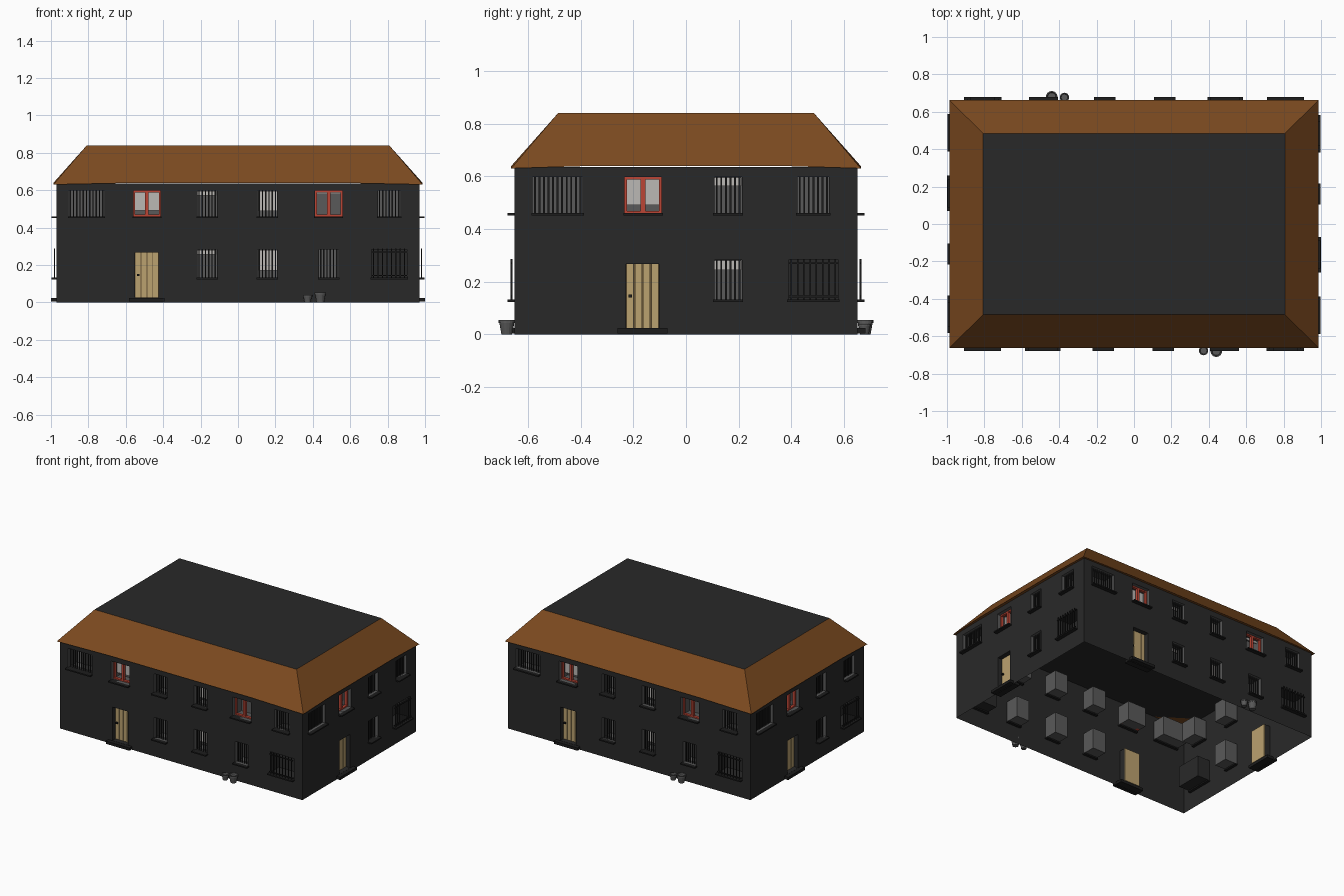
import bpy, bmesh
from math import pi
from mathutils import Matrix, Vector

if "Cube" in bpy.data.objects:
    bpy.data.objects.remove(bpy.data.objects["Cube"])

def mat(name, rgb):
    m = bpy.data.materials.new(name)
    m.diffuse_color = (*rgb, 1)
    m.use_nodes = True
    m.node_tree.nodes["Principled BSDF"].inputs["Base Color"].default_value = m.diffuse_color
    return m

DARK = mat("dark_grey", (0.022, 0.022, 0.022))
IRON = mat("iron", (0.012, 0.012, 0.012))
GREY = mat("grey", (0.10, 0.10, 0.10))
WHITE = mat("pale_blind", (0.50, 0.48, 0.46))
RED = mat("red", (0.50, 0.06, 0.035))
TAN = mat("tan_wood", (0.50, 0.36, 0.16))
GROOVE = mat("dark_wood", (0.13, 0.085, 0.035))
BROWN = mat("brown_tiles", (0.20, 0.068, 0.014))

parts = {}

def part(name, m):
    if name not in parts:
        parts[name] = (bmesh.new(), m)
    return parts[name][0]

def face(bm, pts):
    return bm.faces.new([bm.verts.new(p) for p in pts])

class Facade:
    """Local frame: u along the wall, z up, o outwards from the wall plane."""
    def __init__(self, side, half, dist, angle):
        self.side, self.half, self.dist = side, half, dist
        self.rot = Matrix.Rotation(angle, 4, 'Z')
        self.holes = []

    def p(self, u, z, o=0.0):
        return self.rot @ Vector((u, -(self.dist + o), z))

    def box(self, name, m, u0, u1, z0, z1, o0, o1):
        loc = Vector(((u0 + u1) / 2, -(self.dist + (o0 + o1) / 2), (z0 + z1) / 2))
        M = self.rot @ Matrix.Translation(loc) @ Matrix.Diagonal((u1 - u0, o1 - o0, z1 - z0, 1))
        bmesh.ops.create_cube(part(self.side + "_" + name, m), size=1, matrix=M)

    def recess(self, name, m, u0, u1, z0, z1, d, back=True):
        bm = part(self.side + "_" + name, m)
        c = [(u0, z0), (u1, z0), (u1, z1), (u0, z1)]
        for i in range(4):
            a, b = c[i], c[(i + 1) % 4]
            face(bm, [self.p(*a), self.p(*b), self.p(*b, -d), self.p(*a, -d)])
        if back:
            face(bm, [self.p(*q, -d) for q in c])
        self.holes.append((u0, u1, z0, z1))

    def bars(self, u0, u1, z0, z1, n, o, w=0.006):
        for i in range(n):
            u = u0 + (u1 - u0) * (i + 0.5) / n
            self.box("window_bars", IRON, u - w / 2, u + w / 2, z0, z1, o - w / 2, o + w / 2)

    def window(self, u, w, z0, z1, kind, blind=0.0):
        u0, u1 = u - w / 2, u + w / 2
        if kind == "grille":      # projecting grille over a dark opening
            self.recess("dark_window_recess", DARK, u0, u1, z0, z1, 0.10)
            self.bars(u0, u1, z0, z1 + 0.005, 8, 0.012)
            for z in (z0 + 0.012, z1 - 0.012):
                self.box("window_bars", IRON, u0, u1, z - 0.003, z + 0.003, 0.008, 0.014)
        else:
            self.recess("window_recess", GREY, u0, u1, z0, z1, 0.10)
        if kind == "bars":
            self.bars(u0, u1, z0, z1, round(w / 0.0195) + 1, -0.02, 0.007)
        if kind == "red":         # two-pane casement
            t = 0.009
            for a in (u0, u):
                b = a + w / 2
                for x0, x1, y0, y1 in ((a, a + t, z0, z1), (b - t, b, z0, z1),
                                       (a + t, b - t, z0, z0 + t), (a + t, b - t, z1 - t, z1)):
                    self.box("casement_frames", RED, x0, x1, y0, y1, -0.045, -0.025)
        if blind:
            self.box("blinds", WHITE, u0 + .001, u1 - .001, z1 - (z1 - z0) * blind, z1 - .001, -0.07, -0.065)
        self.box("sills", IRON, u0 - 0.005, u1 + 0.005, z0 - 0.009, z0, -0.02, 0.028)

    def door(self, u, w=0.125, z0=0.025, z1=0.267):
        u0, u1 = u - w / 2, u + w / 2
        self.recess("door_reveal", DARK, u0, u1, z0, z1, 0.05, False)
        self.box("door_backing", GROOVE, u0, u1, z0, z1, -0.046, -0.04)
        self.box("door_inner_face", TAN, u0, u1, z0, z1, -0.052, -0.046)
        n = 4
        for i in range(n):
            a = u0 + w * i / n
            self.box("door_planks", TAN, a + 0.002, a + w / n - 0.002, z0, z1, -0.041, -0.034)
        self.box("door_handle", IRON, u0 + 0.01, u0 + 0.022, 0.14, 0.151, -0.036, -0.022)
        self.box("door_step", IRON, u - 0.095, u + 0.095, 0.004, 0.024, -0.05, 0.03)

    def wall(self, top):
        # wall plane as a grid of cells, skipping the openings
        us = sorted({-self.half, self.half, *(round(v, 5) for h in self.holes for v in h[:2])})
        zs = sorted({0, top, *(v for h in self.holes for v in h[2:])})
        bm = part("walls", DARK)
        for a, b in zip(us, us[1:]):
            for c, d in zip(zs, zs[1:]):
                mu, mz = (a + b) / 2, (c + d) / 2
                if not any(h[0] < mu < h[1] and h[2] < mz < h[3] for h in self.holes):
                    face(bm, [self.p(a, c), self.p(b, c), self.p(b, d), self.p(a, d)])

UP, LOW, TOP = (0.46, 0.597), (0.132, 0.282), 0.636

def long_side(f):
    f.window(-0.81, 0.19, *UP, "bars")
    f.window(-0.487, 0.145, *UP, "red", 0.78)
    f.window(-0.165, 0.104, *UP, "bars", 0.18)
    f.window(0.157, 0.104, *UP, "bars", 0.8)
    f.window(0.485, 0.145, *UP, "red", 0.12)
    f.window(0.808, 0.12, *UP, "bars")
    f.door(-0.487)
    f.window(-0.165, 0.104, *LOW, "bars", 0.18)
    f.window(0.157, 0.104, *LOW, "bars", 0.75)
    f.window(0.485, 0.104, *LOW, "bars")
    f.window(0.808, 0.19, *LOW, "grille")
    f.wall(TOP)

def short_side(f):
    f.window(-0.487, 0.19, *UP, "bars")
    f.window(-0.163, 0.14, *UP, "red", 0.78)
    f.window(0.16, 0.104, *UP, "bars", 0.25)
    f.window(0.483, 0.12, *UP, "bars")
    f.door(-0.165)
    f.window(0.16, 0.104, *LOW, "bars", 0.25)
    f.window(0.483, 0.19, *LOW, "grille")
    f.wall(TOP)

X, Y = 0.97, 0.65
long_side(Facade("front", X, Y, 0))
short_side(Facade("right", Y, X, pi / 2))
long_side(Facade("back", X, Y, pi))
short_side(Facade("left", Y, X, -pi / 2))

# ceiling closing the top of the walls
face(part("walls", DARK), [(-X, -Y, TOP), (X, -Y, TOP), (X, Y, TOP), (-X, Y, TOP)])

# hipped roof with slightly drooping eave corners and a flat top
EX, EY, RX, RY = 0.987, 0.663, 0.808, 0.485
bm = part("roof", BROWN)
corners = [(-1, -1), (1, -1), (1, 1), (-1, 1)]
eave, top = [], []
for i, (sx, sy) in enumerate(corners):
    nx, ny = corners[(i + 1) % 4]
    a, b = Vector((sx * EX, sy * EY, 0.63)), Vector((nx * EX, ny * EY, 0.63))
    eave.append([bm.verts.new(a)] + [bm.verts.new(a.lerp(b, t) + Vector((0, 0, 0.009))) for t in (0.22, 0.78)])
    top.append(bm.verts.new((sx * RX, sy * RY, 0.84)))
for i in range(4):
    j = (i + 1) % 4
    bm.faces.new(eave[i] + [eave[j][0], top[j], top[i]])
bm.faces.new([v for e in reversed(eave) for v in reversed(e)])
face(part("flat_roof_top", DARK), [v.co.copy() for v in top])

# flower pots: lathed hollow tubs, repeated by half-turn on the back
def pot(x, y, r, h):
    bm = part("flower_pots", GREY)
    prof = [(0, 0), (r * .65, 0), (r * .9, h * .8), (r, h * .8), (r, h), (r * .8, h), (r * .7, h * .75), (0, h * .75)]
    vs = [bm.verts.new((x + a, y, z)) for a, z in prof]
    es = [bm.edges.new(e) for e in zip(vs, vs[1:])]
    bmesh.ops.spin(bm, geom=vs + es, cent=(x, y, 0), axis=(0, 0, 1), angle=2 * pi, steps=16, use_merge=True)

for s in (1, -1):
    pot(0.372 * s, -0.677 * s, 0.025, 0.04)
    pot(0.44 * s, -0.68 * s, 0.031, 0.054)

for name, (bm, m) in parts.items():
    bmesh.ops.remove_doubles(bm, verts=bm.verts, dist=1e-5)
    if name == "flower_pots":
        bmesh.ops.recalc_face_normals(bm, faces=bm.faces)
    me = bpy.data.meshes.new(name)
    bm.to_mesh(me)
    bm.free()
    me.materials.append(m)
    bpy.context.collection.objects.link(bpy.data.objects.new(name, me))
